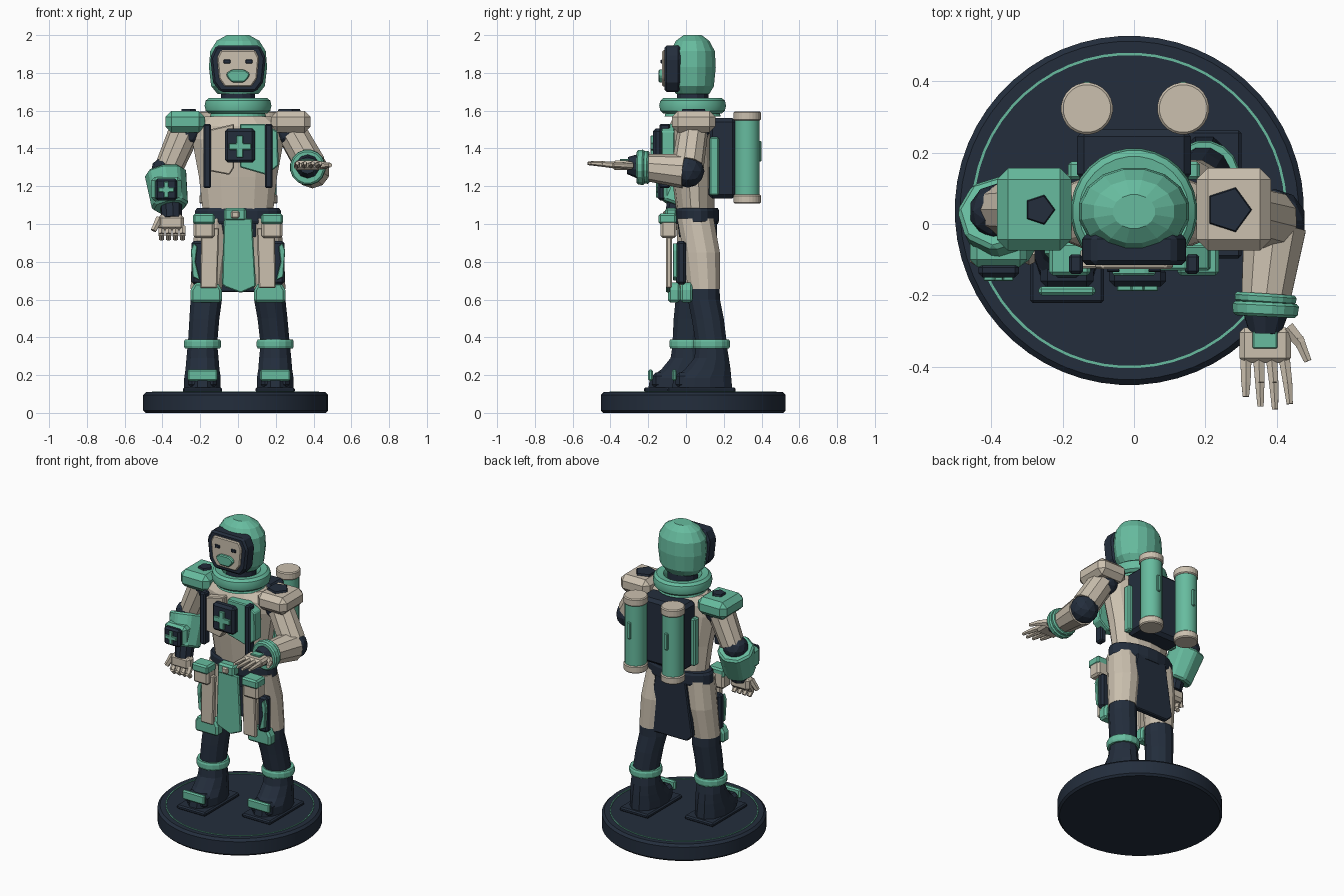
import bpy, bmesh, math
from mathutils import Vector, Matrix

if "Cube" in bpy.data.objects:
    bpy.data.objects.remove(bpy.data.objects["Cube"])


def material(name, rgb):
    m = bpy.data.materials.new(name)
    m.diffuse_color = (*rgb, 1)
    m.use_nodes = True
    m.node_tree.nodes["Principled BSDF"].inputs["Base Color"].default_value = m.diffuse_color
    return m


NAVY = material("navy", (0.017, 0.027, 0.046))
TEAL = material("teal", (0.135, 0.50, 0.345))
BEIGE = material("beige", (0.60, 0.53, 0.43))


def finish(name, bm, mat, bevel=0.0, smooth=False):
    bmesh.ops.recalc_face_normals(bm, faces=bm.faces)
    me = bpy.data.meshes.new(name)
    bm.to_mesh(me)
    bm.free()
    me.materials.append(mat)
    ob = bpy.data.objects.new(name, me)
    bpy.context.collection.objects.link(ob)
    if bevel:
        b = ob.modifiers.new("bevel", 'BEVEL')
        b.width, b.segments = bevel, 1
    if smooth:
        bpy.ops.object.select_all(action='DESELECT')
        ob.select_set(True)
        bpy.context.view_layer.objects.active = ob
        bpy.ops.object.shade_smooth_by_angle(angle=math.radians(30))
    return ob


def box(name, lo, hi, mat, bevel=0.008):
    lo, hi = Vector(lo), Vector(hi)
    bm = bmesh.new()
    bmesh.ops.create_cube(bm, size=1, matrix=Matrix.Translation((lo + hi) / 2)
                          @ Matrix.Diagonal((*(hi - lo), 1)))
    return finish(name, bm, mat, bevel)


def prism(name, pts, y0, y1, mat, bevel=0.006):
    # outline in x and z, pushed from y0 to y1
    bm = bmesh.new()
    f = bm.faces.new([bm.verts.new((x, y0, z)) for x, z in pts])
    ext = bmesh.ops.extrude_face_region(bm, geom=[f])["geom"]
    bmesh.ops.translate(bm, vec=(0, y1 - y0, 0),
                        verts=[g for g in ext if isinstance(g, bmesh.types.BMVert)])
    return finish(name, bm, mat, bevel)


def skin(name, rings, mat, bevel=0.0, smooth=False, closed=False):
    bm = bmesh.new()
    rings = [[bm.verts.new(p) for p in r] for r in rings]
    n = len(rings[0])
    for a, b in zip(rings, rings[1:] + (rings[:1] if closed else [])):
        for i in range(n):
            bm.faces.new((a[i], a[(i + 1) % n], b[(i + 1) % n], b[i]))
    if not closed:
        bm.faces.new(rings[0])
        bm.faces.new(rings[-1])
    return finish(name, bm, mat, bevel, smooth)


def circle(n):
    return [2 * math.pi * (i + 0.5) / n for i in range(n)]


def loft(name, secs, mat, n=12, **kw):
    # stacked level rings: z, x, y, radius x, radius y
    return skin(name, [[(x + rx * math.cos(a), y + ry * math.sin(a), z) for a in circle(n)]
                       for z, x, y, rx, ry in secs], mat, **kw)


def tube(name, p0, p1, r0, r1, mat, n=10, **kw):
    p0, p1 = Vector(p0), Vector(p1)
    q = (p1 - p0).to_track_quat('Z', 'Y')
    return skin(name, [[p + q @ Vector((r * math.cos(a), r * math.sin(a), 0)) for a in circle(n)]
                       for p, r in ((p0, r0), (p1, r1))], mat, **kw)


def ring(name, c, profile, mat, n=28, **kw):
    # closed band: profile of radius and height
    return skin(name, [[(c[0] + r * math.cos(a), c[1] + r * math.sin(a), c[2] + z)
                        for a in circle(n)] for r, z in profile], mat, closed=True, **kw)


def ball(name, c, r, mat):
    bm = bmesh.new()
    bmesh.ops.create_icosphere(bm, subdivisions=2, radius=r, matrix=Matrix.Translation(c))
    return finish(name, bm, mat)


def cross(name, x, z, s, w, y0, y1):
    pts = [(w, s), (w, w), (s, w), (s, -w), (w, -w), (w, -s)]
    pts += [(-a, -b) for a, b in pts]
    return prism(name, [(x + a, z + b) for a, b in pts], y0, y1, TEAL, 0.003)


CY = 0.035

# Display base
B = (-0.013, 0.038)
loft("base", [(0, *B, .478, .478), (.012, *B, .49, .49), (.095, *B, .49, .49),
              (.11, *B, .475, .475)], NAVY, n=56, smooth=True)
ring("base_ring", (*B, .11), [(.436, -.004), (.443, -.004), (.443, .004), (.436, .004)], TEAL, n=56)

# Legs, boots and thigh gear: side, ankle x, ankle y, knee y
for s, ax, ay, ky in ((-1, -.188, .01, .03), (1, .197, .135, .095)):
    kx = .168 * s
    loft("thigh", [(1.03, .135 * s, .05, .09, .1), (.85, .15 * s, (.05 + ky) / 2 + .01, .097, .1),
                   (.655, kx, ky, .086, .088)], BEIGE)
    loft("shin", [(.69, kx, ky, .083, .084), (.6, kx, ky, .086, .088),
                  (.5, (kx + ax) / 2, (ky + ay) / 2, .082, .088), (.36, ax, ay, .08, .085)], NAVY)
    ring("ankle_band", (ax, ay, .365), [(.07, -.024), (.095, -.024), (.1, -.012), (.1, .012),
                                        (.095, .024), (.07, .024)], TEAL, n=16)
    loft("boot", [(.13, ax, ay - .05, .1, .165), (.185, ax, ay - .048, .1, .158),
                  (.23, ax, ay - .02, .093, .125), (.29, ax, ay, .088, .095),
                  (.35, ax, ay, .082, .085)], NAVY)
    box("sole", (ax - .104, ay - .232, .108), (ax + .104, ay + .128, .135), NAVY)
    box("toe_plate", (ax - .08, ay - .21, .17), (ax + .08, ay - .185, .23), TEAL)
    box("toe_cap", (ax - .075, ay - .19, .13), (ax + .075, ay - .09, .215), NAVY, .02)
    prism("knee_pad", [(kx - .083, .585), (kx + .083, .585), (kx + .083, .65), (kx + .06, .69),
                       (kx - .06, .69), (kx - .083, .65)], ky - .125, ky - .06, TEAL, .012)
    # front skirt panel, thigh holster, belt pouch
    prism("skirt_panel", [(.1 * s, .98), (.195 * s, .98), (.2 * s, .66), (.11 * s, .66)],
          -.105, -.075, BEIGE)
    box("holster", (.21 * s - .035, -.05, .68), (.21 * s + .035, .0, .91), NAVY, .012)
    prism("holster_tool", [(.2 * s, .7), (.24 * s, .72), (.25 * s, .86), (.235 * s, .9),
                           (.215 * s, .88), (.225 * s, .8)], -.07, -.045, TEAL, .004)
    box("pouch", (.18 * s - .055, -.135, .925), (.18 * s + .055, -.05, 1.035), BEIGE, .012)
    box("pouch_flap", (.18 * s - .058, -.145, 1.0), (.18 * s + .058, -.05, 1.055), TEAL, .01)

# Pelvis, cloths and belt
loft("pelvis", [(.93, 0, .05, .13, .09), (1.03, 0, .055, .2, .105)], NAVY)
prism("front_cloth", [(-.075, 1.03), (.075, 1.03), (.095, .67), (.015, .635), (-.065, .665),
                      (-.085, .68)], -.105, -.085, TEAL)
prism("back_cloth", [(-.11, 1.02), (.11, 1.02), (.16, .68), (.12, .64), (-.12, .64), (-.16, .68)],
      .13, .165, NAVY)
loft("belt", [(1.0, 0, .06, .222, .11), (1.015, 0, .06, .23, .116), (1.07, 0, .06, .23, .116),
              (1.085, 0, .06, .22, .11)], NAVY, n=20)
box("buckle", (-.075, -.11, 1.015), (.045, -.045, 1.085), TEAL, .012)
box("buckle_center", (-.038, -.122, 1.03), (.008, -.1, 1.07), BEIGE)

# Torso
loft("torso", [(1.06, 0, .05, .19, .1), (1.25, 0, .04, .212, .115), (1.45, 0, .03, .25, .125),
               (1.52, 0, .03, .245, .12), (1.57, 0, CY, .175, .1)], BEIGE, n=14)
prism("right_chest_panel", [(-.15, 1.5), (-.02, 1.53), (-.02, 1.3), (-.045, 1.26), (-.15, 1.28)],
      -.125, -.07, BEIGE)
prism("left_chest_panel", [(.01, 1.53), (.14, 1.53), (.21, 1.49), (.215, 1.31), (.15, 1.26),
                           (.01, 1.3)], -.13, -.06, TEAL)
for s in (-1, 1):
    box("chest_strap", (.163 * s - .02, -.14, 1.19), (.163 * s + .02, -.085, 1.53), NAVY)
box("badge", (-.07, -.175, 1.325), (.09, -.12, 1.505), NAVY, .015)
cross("badge_cross", .01, 1.41, .058, .017, -.188, -.17)

# Collar, neck and helmet
loft("neck", [(1.55, 0, CY, .1, .09), (1.72, 0, CY, .09, .085)], NAVY)
ring("collar", (0, CY, 1.627), [(.1, -.03), (.155, -.042), (.172, -.028), (.178, 0), (.172, .026),
                                (.155, .04), (.115, .036), (.1, .01)], TEAL, smooth=True)
ring("collar_seat", (0, CY, 1.58), [(.08, -.012), (.15, -.012), (.14, .02), (.08, .02)], TEAL)
loft("helmet", [(1.688, 0, CY, .11, .09), (1.73, 0, CY, .145, .115), (1.83, 0, CY, .157, .125),
                (1.915, 0, CY, .15, .12), (1.97, 0, CY, .115, .09), (2.0, 0, CY, .06, .048)],
     TEAL, n=16)


def mirrored(pts):
    return pts + [(-x, z) for x, z in reversed(pts)]


prism("visor_frame", mirrored([(.095, 1.7), (.132, 1.75), (.147, 1.88), (.115, 1.945)]),
      -.115, -.03, NAVY, .012)
prism("face", mirrored([(.07, 1.728), (.1, 1.77), (.11, 1.88), (.09, 1.92)]), -.126, -.1, BEIGE)
prism("mouth", mirrored([(.032, 1.75), (.058, 1.778), (.062, 1.797), (.035, 1.817)]),
      -.145, -.12, TEAL)
for s in (-1, 1):
    box("eye", (.058 * s - .018, -.135, 1.85), (.058 * s + .018, -.126, 1.87), NAVY, .003)

# Backpack and tanks
box("backpack", (-.16, .12, 1.135), (.16, .265, 1.56), NAVY, .02)
for s in (-1, 1):
    box("pack_side_strip", (.165 * s - .02, .125, 1.15), (.165 * s + .02, .175, 1.46), TEAL)
    x, y = .003 + .135 * s, .324
    tube("tank", (x, y, 1.13), (x, y, 1.58), .066, .066, TEAL, n=24, smooth=True)
    for z0, z1 in ((1.108, 1.155), (1.547, 1.596)):
        tube("tank_cap", (x, y, z0), (x, y, z1), .073, .073, BEIGE, n=24, bevel=.006)
    box("tank_gauge", (x - .012, y + .05, 1.33), (x + .012, y + .076, 1.44), TEAL, .005)

# Shoulder pads
for s, m, r in ((-1, TEAL, .04), (1, BEIGE, .062)):
    x = .28 * s
    box("shoulder_pad", (x - .105, -.075, 1.485), (x + .105, .157, 1.598), m, .032)
    tube("shoulder_peg", (x - .015 * s, .04, 1.55), (x - .015 * s, .04, 1.61), r + .02, r, NAVY, n=5)
    ball("shoulder_joint", (.265 * s, .04, 1.49), .085, NAVY)

# Lowered right arm with gauntlet
tube("right_upper_arm", (-.27, .04, 1.52), (-.365, .04, 1.3), .085, .075, BEIGE)
ball("right_elbow", (-.385, .035, 1.28), .078, NAVY)
tube("gauntlet", (-.385, .035, 1.275), (-.36, -.045, 1.09), .115, .1, TEAL, n=8, bevel=.012)
box("gauntlet_pad", (-.46, -.12, 1.12), (-.3, -.03, 1.25), TEAL, .02)
box("gauntlet_badge", (-.437, -.15, 1.125), (-.322, -.11, 1.24), NAVY, .012)
cross("gauntlet_cross", -.38, 1.182, .042, .012, -.16, -.145)
tube("right_wrist", (-.355, -.04, 1.12), (-.352, -.06, 1.03), .06, .055, NAVY)
box("right_palm", (-.425, -.105, .965), (-.285, -.035, 1.05), BEIGE, .018)
for i in range(4):
    x = -.405 + i * .037
    tube("right_finger", (x, -.075, .985), (x, -.1, .945), .019, .018, BEIGE, n=6)
    tube("right_fingertip", (x, -.1, .95), (x, -.075, .92), .018, .014, BEIGE, n=6)
tube("right_thumb", (-.415, -.08, 1.03), (-.448, -.1, .965), .022, .016, BEIGE, n=6)

# Raised left arm with open hand
tube("left_upper_arm", (.265, .04, 1.52), (.385, .01, 1.31), .08, .085, BEIGE)
ball("left_elbow", (.395, .01, 1.28), .088, NAVY)
tube("left_forearm", (.395, -.01, 1.28), (.37, -.21, 1.3), .092, .072, BEIGE)
for y0, y1, r in ((-.195, -.225, .09), (-.22, -.26, .096)):
    tube("bracelet", (.37, y0, 1.3), (.368, y1, 1.3), r, r - .004, TEAL, n=16, bevel=.008)
tube("left_wrist", (.37, -.24, 1.305), (.368, -.31, 1.31), .07, .045, NAVY)
box("left_palm", (.296, -.39, 1.285), (.44, -.29, 1.335), BEIGE, .014)
box("palm_patch", (.333, -.35, 1.33), (.403, -.3, 1.345), TEAL, .004)
for i, tip in enumerate((.485, .512, .52, .505)):
    x = .314 + i * .036
    mid = (x + .003 * i, -.445, 1.318)
    tube("left_finger", (x, -.38, 1.312), mid, .018, .015, BEIGE, n=6)
    tube("left_fingertip", mid, (x + .005 * i, -tip, 1.322), .015, .01, BEIGE, n=6)
tube("left_thumb", (.43, -.29, 1.31), (.468, -.335, 1.31), .022, .018, BEIGE, n=6)
tube("left_thumb_tip", (.46, -.32, 1.31), (.488, -.385, 1.312), .018, .012, BEIGE, n=6)
